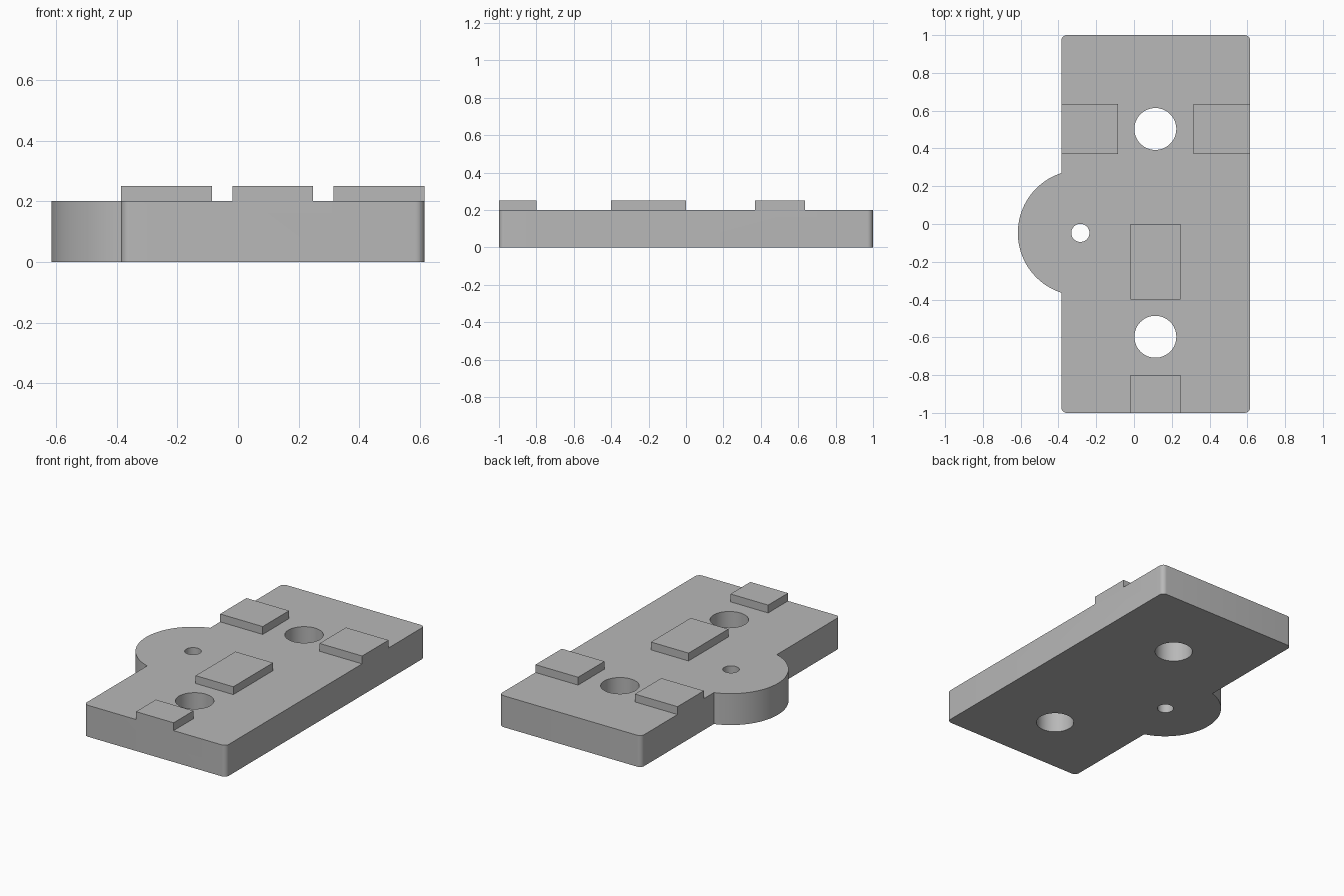
import bpy, bmesh
from math import sin, cos, pi, radians, atan2, sqrt

cube = bpy.data.objects.get("Cube")
if cube:
    bpy.data.objects.remove(cube, do_unlink=True)

LEFT, RIGHT, FRONT, BACK = -0.385, 0.615, -1.0, 1.0
THICK, PAD_TOP = 0.2, 0.25
CORNER = 0.03
LOBE_X, LOBE_Y, LOBE_R = -0.282, -0.047, 0.333

grey = bpy.data.materials.new("matte grey")
grey.use_nodes = True
colour = (0.48, 0.48, 0.48, 1)
grey.diffuse_color = colour
grey.node_tree.nodes["Principled BSDF"].inputs["Base Color"].default_value = colour


def arc(cx, cy, r, start, end, steps):
    return [(cx + r * cos(start + (end - start) * i / steps),
             cy + r * sin(start + (end - start) * i / steps)) for i in range(steps + 1)]


def prism(name, outline, z0, z1):
    """Extrude a counter-clockwise outline upwards."""
    bm = bmesh.new()
    base = bm.faces.new([bm.verts.new((x, y, z0)) for x, y in outline])
    top = bmesh.ops.extrude_face_region(bm, geom=[base])["geom"]
    bmesh.ops.translate(bm, vec=(0, 0, z1 - z0),
                        verts=[v for v in top if isinstance(v, bmesh.types.BMVert)])
    bmesh.ops.recalc_face_normals(bm, faces=bm.faces)
    mesh = bpy.data.meshes.new(name)
    bm.to_mesh(mesh)
    bm.free()
    mesh.materials.append(grey)
    obj = bpy.data.objects.new(name, mesh)
    bpy.context.collection.objects.link(obj)
    return obj


def combine(target, tool, operation):
    """Apply a boolean and discard the tool."""
    tool.hide_render = True
    mod = target.modifiers.new(tool.name, 'BOOLEAN')
    mod.operation, mod.solver, mod.object = operation, 'EXACT', tool
    bpy.context.view_layer.objects.active = target
    bpy.ops.object.modifier_apply(modifier=mod.name)
    bpy.data.objects.remove(tool, do_unlink=True)


# Plate outline: rounded corners and a round lobe on the right side
outline = []
for cx, cy, start in ((RIGHT - CORNER, FRONT + CORNER, -pi / 2),
                      (RIGHT - CORNER, BACK - CORNER, 0),
                      (LEFT + CORNER, BACK - CORNER, pi / 2)):
    outline += arc(cx, cy, CORNER, start, start + pi / 2, 8)
dx = LEFT - LOBE_X
meet = atan2(sqrt(LOBE_R ** 2 - dx ** 2), dx)
outline += arc(LOBE_X, LOBE_Y, LOBE_R, meet, 2 * pi - meet, 48)
outline += arc(LEFT + CORNER, FRONT + CORNER, CORNER, pi, 1.5 * pi, 8)
plate = prism("base_plate", outline, 0, THICK)

# Raised pads
for name, x0, x1, y0, y1 in (("right_pad", LEFT, -0.085, 0.37, 0.635),
                             ("left_pad", 0.315, RIGHT, 0.37, 0.635),
                             ("centre_pad", -0.018, 0.247, -0.4, 0),
                             ("front_pad", -0.018, 0.247, FRONT, -0.8)):
    pad = prism(name, [(x0, y0), (x1, y0), (x1, y1), (x0, y1)], THICK, PAD_TOP)
    combine(plate, pad, 'UNION')

# Through holes
for name, x, y, r in (("back_hole", 0.113, 0.503, 0.111),
                      ("front_hole", 0.113, -0.597, 0.111),
                      ("lobe_hole", -0.284, -0.047, 0.048)):
    cutter = prism(name, arc(x, y, r, 0, 2 * pi, 64)[:-1], -0.1, PAD_TOP + 0.1)
    combine(plate, cutter, 'DIFFERENCE')

# Smooth the curved walls, keep the edges sharp
bpy.ops.object.select_all(action='DESELECT')
plate.select_set(True)
bpy.context.view_layer.objects.active = plate
bpy.ops.object.shade_smooth_by_angle(angle=radians(30))
